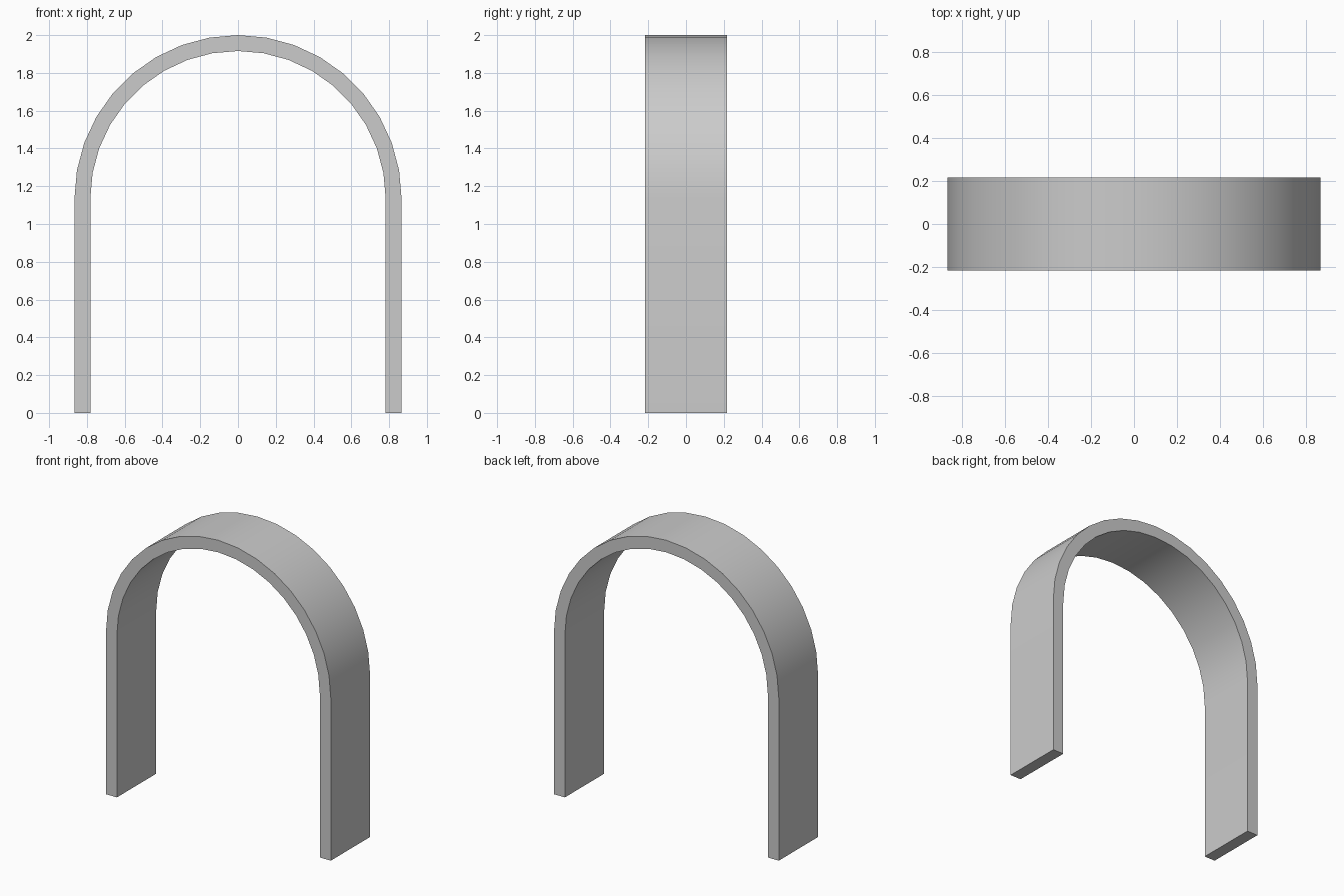
import bpy, bmesh, math

if "Cube" in bpy.data.objects:
    bpy.data.objects.remove(bpy.data.objects["Cube"])

OUTER, INNER, SPRING, HALF_DEPTH, SEGS = 0.866, 0.782, 1.134, 0.216, 18


def arch_line(r):
    """Leg foot, half-round arc, opposite leg foot."""
    arc = [(r * math.cos(math.pi * i / SEGS), SPRING + r * math.sin(math.pi * i / SEGS))
           for i in range(SEGS + 1)]
    return [(r, 0)] + arc + [(-r, 0)]


# Front face of the arch as a strip of quads
bm = bmesh.new()
rows = [[bm.verts.new((x, -HALF_DEPTH, z)) for x, z in arch_line(r)] for r in (OUTER, INNER)]
outer, inner = rows
for i in range(len(outer) - 1):
    bm.faces.new((outer[i], outer[i + 1], inner[i + 1], inner[i]))

# Extrude to full depth
ext = bmesh.ops.extrude_face_region(bm, geom=bm.faces[:], use_keep_orig=True)
moved = [v for v in ext["geom"] if isinstance(v, bmesh.types.BMVert)]
bmesh.ops.translate(bm, verts=moved, vec=(0, 2 * HALF_DEPTH, 0))
bmesh.ops.recalc_face_normals(bm, faces=bm.faces[:])

mesh = bpy.data.meshes.new("arch_band")
bm.to_mesh(mesh)
bm.free()
arch = bpy.data.objects.new("arch_band", mesh)
bpy.context.collection.objects.link(arch)

# Smooth arc with crisp rims
bpy.context.view_layer.objects.active = arch
arch.select_set(True)
bpy.ops.object.shade_smooth_by_angle(angle=math.radians(30))
